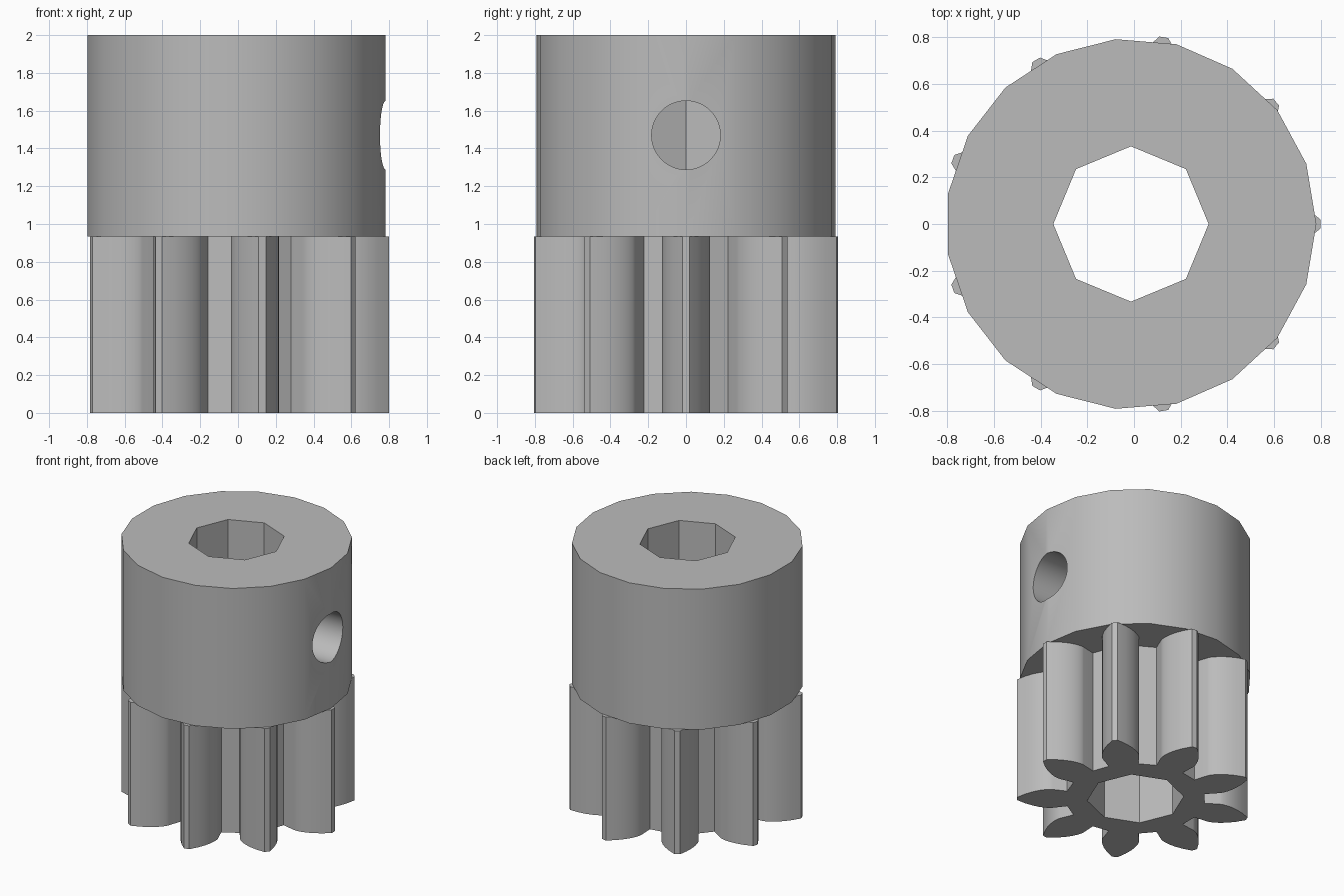
import bpy
import bmesh
from math import acos, cos, pi, radians, sin, sqrt, tan
from mathutils import Matrix

AXIS_X = -0.013          # shaft axis, offset so the whole part is centred
GEAR_TOP, HUB_TOP = 0.935, 2.0
TEETH = 9
TIP_R, ROOT_R, PITCH_R = 0.813, 0.48, 0.665
BASE_R = PITCH_R * cos(radians(28))

cube = bpy.data.objects.get("Cube")
if cube:
    bpy.data.objects.remove(cube, do_unlink=True)

steel = bpy.data.materials.new("grey_steel")
steel.use_nodes = True
grey = (0.5, 0.5, 0.5, 1)
steel.diffuse_color = grey
steel.node_tree.nodes["Principled BSDF"].inputs["Base Color"].default_value = grey


def polar(r, a):
    return (r * cos(a), r * sin(a))


def ring(sides, r):
    return [polar(r, 2 * pi * i / sides) for i in range(sides)]


def prism(name, outline, z0, z1):
    """Extrude a closed outline between two heights."""
    bm = bmesh.new()
    face = bm.faces.new([bm.verts.new((x, y, z0)) for x, y in outline])
    grown = bmesh.ops.extrude_face_region(bm, geom=[face])["geom"]
    top = [v for v in grown if isinstance(v, bmesh.types.BMVert)]
    bmesh.ops.translate(bm, verts=top, vec=(0, 0, z1 - z0))
    bmesh.ops.recalc_face_normals(bm, faces=bm.faces)
    mesh = bpy.data.meshes.new(name)
    bm.to_mesh(mesh)
    bm.free()
    mesh.materials.append(steel)
    obj = bpy.data.objects.new(name, mesh)
    obj.location.x = AXIS_X
    bpy.context.collection.objects.link(obj)
    return obj


def cut(obj, cutters):
    """Subtract the cutters, then shade smooth with sharp edges kept."""
    bpy.ops.object.select_all(action="DESELECT")
    bpy.context.view_layer.objects.active = obj
    obj.select_set(True)
    for cutter in cutters:
        mod = obj.modifiers.new("cut", "BOOLEAN")
        mod.operation = "DIFFERENCE"
        mod.solver = "EXACT"
        mod.object = cutter
        bpy.ops.object.modifier_apply(modifier=mod.name)
    bpy.ops.object.shade_smooth_by_angle(angle=radians(30))


def involute(a):
    return tan(a) - a


def flank(steps=7):
    """Root-to-tip (radius, half angle) pairs of one involute tooth side."""
    base_half = pi / (2 * TEETH) + involute(radians(28))
    points = [(ROOT_R, base_half)]
    max_roll = sqrt((TIP_R / BASE_R) ** 2 - 1)
    for i in range(steps + 1):
        r = BASE_R * sqrt(1 + (max_roll * i / steps) ** 2)
        points.append((r, base_half - involute(acos(min(1, BASE_R / r)))))
    return points


# Toothed section
side = flank()
gear_outline = []
for t in range(TEETH):
    mid = 2 * pi * t / TEETH
    gear_outline += [polar(r, mid - a) for r, a in side]
    gear_outline += [polar(r, mid + a) for r, a in reversed(side)]
gear = prism("pinion_teeth", gear_outline, 0, GEAR_TOP)

# Collar
hub = prism("hub_collar", ring(19, 0.795), GEAR_TOP, HUB_TOP)

# Shaft bore and set screw hole
bore = prism("bore_cutter", ring(8, 0.333), -0.2, HUB_TOP + 0.2)
screw = prism("screw_hole_cutter", ring(48, 0.182), 0, 1)
screw.data.transform(Matrix.Translation((0, 0, 1.47)) @ Matrix.Rotation(pi / 2, 4, "Y"))
cut(gear, [bore])
cut(hub, [bore, screw])
for helper in (bore, screw):
    bpy.data.objects.remove(helper, do_unlink=True)
